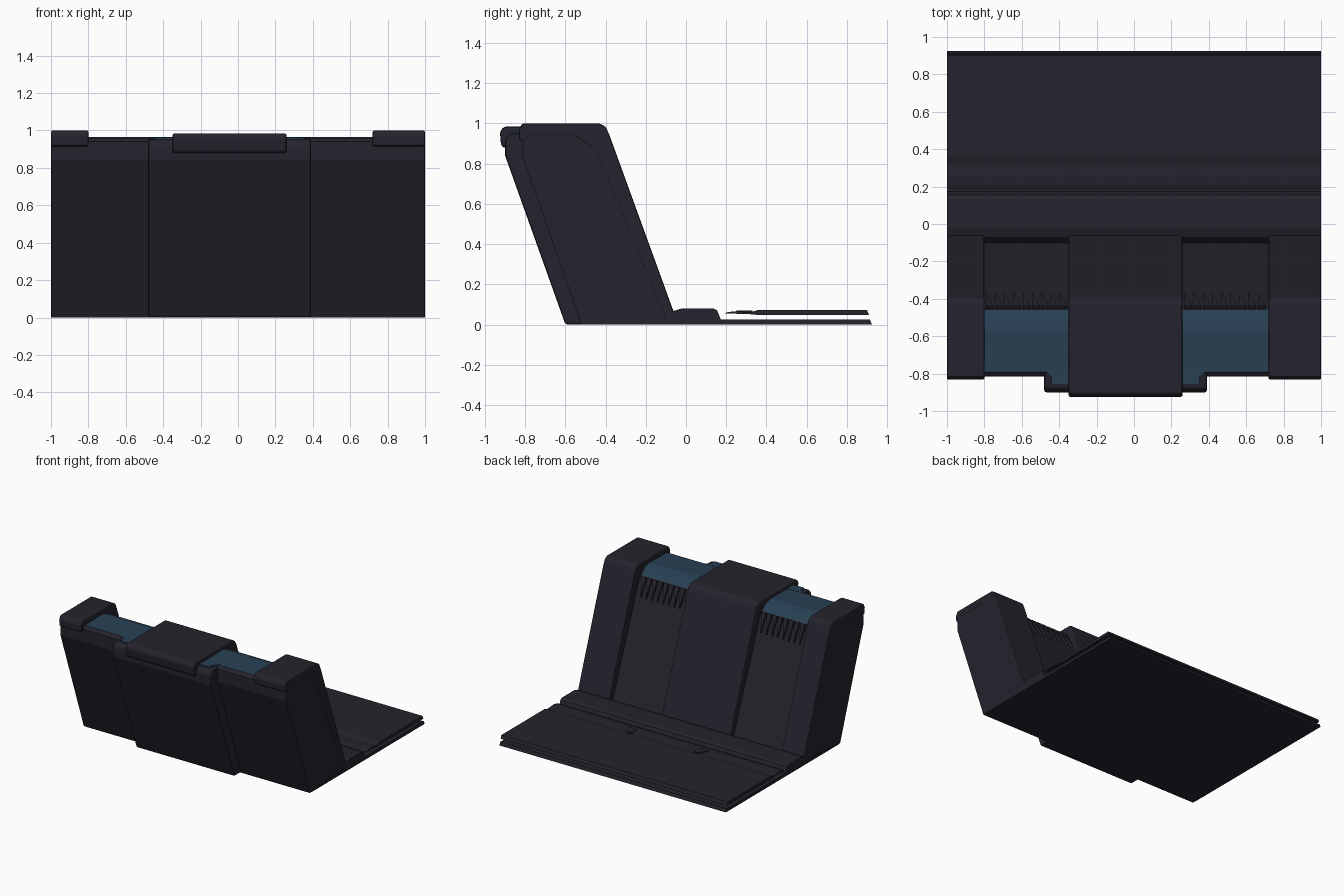
import bpy, bmesh
from mathutils import Vector

cube = bpy.data.objects.get("Cube")
if cube:
    bpy.data.objects.remove(cube)


def material(name, rgb):
    m = bpy.data.materials.new(name)
    m.use_nodes = True
    m.diffuse_color = (*rgb, 1)
    bsdf = next(n for n in m.node_tree.nodes if n.type == 'BSDF_PRINCIPLED')
    bsdf.inputs["Base Color"].default_value = (*rgb, 1)
    bsdf.inputs["Roughness"].default_value = 0.8
    return m


CHARCOAL = material("charcoal", (0.018, 0.017, 0.026))
BLUE = material("slate blue", (0.021, 0.051, 0.088))


def prism(name, points, offset, mat, bevel=0):
    """Sweep a closed loop of 3D points along an offset."""
    bm = bmesh.new()
    base = bm.faces.new([bm.verts.new(p) for p in points])
    ext = bmesh.ops.extrude_face_region(bm, geom=[base], use_keep_orig=True)
    bmesh.ops.translate(bm, vec=offset,
                        verts=[g for g in ext["geom"] if isinstance(g, bmesh.types.BMVert)])
    bmesh.ops.recalc_face_normals(bm, faces=bm.faces)
    mesh = bpy.data.meshes.new(name)
    bm.to_mesh(mesh)
    bm.free()
    mesh.materials.append(mat)
    obj = bpy.data.objects.new(name, mesh)
    bpy.context.collection.objects.link(obj)
    if bevel:
        mod = obj.modifiers.new("soft_edges", 'BEVEL')
        mod.width = bevel
        mod.segments = 2
    return obj


def side_profile(name, yz, x0, x1, mat=CHARCOAL, bevel=0):
    return prism(name, [(x0, y, z) for y, z in yz], (x1 - x0, 0, 0), mat, bevel)


# Slanted wall core, blue along its top
wall = side_profile("wall_core", [
    (-0.52, 0), (-0.815, 0.84), (-0.815, 0.94), (-0.79, 0.96), (-0.57, 0.965),
    (-0.51, 0.95), (-0.46, 0.905), (-0.42, 0.84), (-0.09, 0)], -0.997, 0.997)
wall.data.materials.append(BLUE)
for f in wall.data.polygons:
    if f.normal.z > 0.3 and -0.8 < f.center.y < -0.46:
        f.material_index = 1

# Raised centre panel on the front
MID = -0.045
side_profile("front_panel", [
    (-0.6, 0), (-0.9, 0.84), (-0.9, 0.92), (-0.875, 0.95), (-0.78, 0.955),
    (-0.5, 0.1), (-0.47, 0)], MID - 0.435, MID + 0.435, bevel=0.012)

# Blue corners on top of the centre panel
for side, label in ((1, "left"), (-1, "right")):
    corner = [(0.3, -0.86), (0.395, -0.86), (0.395, -0.82), (0.435, -0.78), (0.3, -0.78)]
    prism(label + "_blue_corner", [(MID + side * x, y, 0.953) for x, y in corner],
          (0, 0, 0.009), BLUE)

# Caps folded over the top and down the back
inner = [(-0.1, 0.02), (-0.45, 0.87), (-0.56, 0.94), (-0.78, 0.94)]
side_cap = inner + [(-0.8, 0.91), (-0.83, 0.92), (-0.832, 0.97), (-0.815, 1.0),
                    (-0.43, 1.0), (-0.4, 0.985), (-0.38, 0.94), (-0.06, 0.06), (-0.06, 0.02)]
centre_cap = inner + [(-0.86, 0.9), (-0.9, 0.875), (-0.92, 0.89), (-0.926, 0.96), (-0.905, 0.985),
                      (-0.43, 0.985), (-0.4, 0.97), (-0.38, 0.93), (-0.06, 0.06), (-0.06, 0.02)]
side_profile("right_cap", side_cap, -1, -0.8, bevel=0.008)
side_profile("left_cap", side_cap, 0.72, 1, bevel=0.008)
side_profile("centre_cap", centre_cap, MID - 0.305, MID + 0.305, bevel=0.012)

# Saw teeth below the blue strips on the back
low, high = Vector((0, -0.385, 0.77)), Vector((0, -0.455, 0.9))
for label, start in (("right", -0.79), ("left", 0.27)):
    for i in range(9):
        x = Vector((start + i * 0.049, 0, 0))
        prism(f"{label}_tooth_{i + 1}", [x + low, x + high, x + high + Vector((0.04, 0, 0))],
              (0, 0.016, 0.01), CHARCOAL)

# Floor plate, step at the foot of the wall, raised deck
side_profile("floor_plate", [(-0.5, 0), (0.925, 0), (0.915, 0.025), (-0.3, 0.025)], -1, 1)
side_profile("foot_step", [
    (-0.12, 0.01), (-0.07, 0.065), (-0.02, 0.08), (0.135, 0.08), (0.155, 0.07),
    (0.175, 0.02), (0.175, 0.01)], -1, 1)
side_profile("deck", [
    (0.19, 0.055), (0.21, 0.062), (0.25, 0.066), (0.3, 0.062), (0.325, 0.062), (0.36, 0.073),
    (0.9, 0.073), (0.91, 0.048), (0.35, 0.048), (0.31, 0.052)], -1, 1)

# Small latches on the deck edge
for side, label in ((1, "left"), (-1, "right")):
    latch = [(0.28, 0.25), (0.36, 0.25), (0.31, 0.33), (0.27, 0.32)]
    prism(label + "_latch", [(side * x - 0.02, y, 0.062) for x, y in latch],
          (0, 0, 0.008), CHARCOAL)
